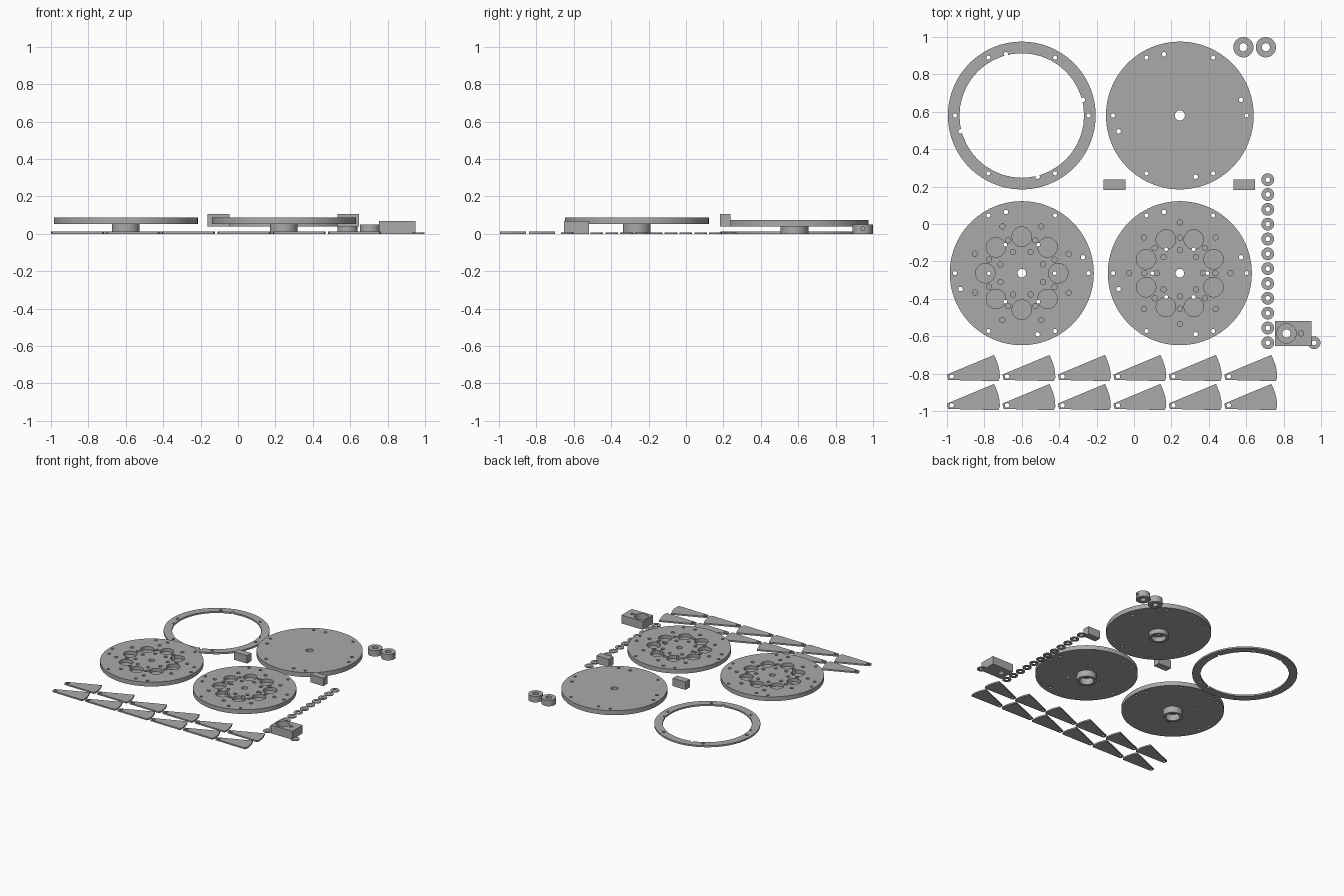
import bpy, bmesh
from math import sin, cos, radians, pi
from mathutils import Matrix, Vector

if "Cube" in bpy.data.objects:
    bpy.data.objects.remove(bpy.data.objects["Cube"], do_unlink=True)

grey = bpy.data.materials.new("plain grey")
grey.use_nodes = True
grey.diffuse_color = (0.4, 0.4, 0.4, 1)
grey.node_tree.nodes["Principled BSDF"].inputs["Base Color"].default_value = (0.4, 0.4, 0.4, 1)


def to_object(name, bm):
    mesh = bpy.data.meshes.new(name)
    bmesh.ops.recalc_face_normals(bm, faces=bm.faces)
    bm.to_mesh(mesh)
    bm.free()
    mesh.materials.append(grey)
    obj = bpy.data.objects.new(name, mesh)
    bpy.context.collection.objects.link(obj)
    return obj


def add_cylinder(bm, x, y, r, z0, z1, n=24):
    bmesh.ops.create_cone(bm, cap_ends=True, segments=n, radius1=r, radius2=r, depth=z1 - z0,
                          matrix=Matrix.Translation((x, y, (z0 + z1) / 2)))


def cylinder(name, x, y, r, z0, z1, n=96):
    bm = bmesh.new()
    add_cylinder(bm, x, y, r, z0, z1, n)
    return to_object(name, bm)


def box(name, x0, x1, y0, y1, z0, z1):
    bm = bmesh.new()
    bmesh.ops.create_cube(bm, size=1)
    size = Vector((x1 - x0, y1 - y0, z1 - z0))
    mid = Vector((x0 + x1, y0 + y1, z0 + z1)) / 2
    for v in bm.verts:
        v.co = v.co * size + mid
    return to_object(name, bm)


def finish(obj):
    bpy.ops.object.select_all(action='DESELECT')
    bpy.context.view_layer.objects.active = obj
    obj.select_set(True)
    bpy.ops.object.shade_smooth_by_angle(angle=radians(30))


def drill(obj, holes, side_hole=None):
    """Cut round holes given as (x, y, radius, z bottom, z top)."""
    bm = bmesh.new()
    for x, y, r, z0, z1 in holes:
        add_cylinder(bm, x, y, r, z0, z1, 40 if r > 0.03 else 20)
    if side_hole:
        x, y, z, r = side_hole
        turn = Matrix.Translation((x, y, z)) @ Matrix.Rotation(pi / 2, 4, 'Y')
        bmesh.ops.create_cone(bm, cap_ends=True, segments=16, radius1=r, radius2=r,
                              depth=0.08, matrix=turn)
    cutter = to_object("cutter", bm)
    cutter.hide_render = True
    mod = obj.modifiers.new("holes", 'BOOLEAN')
    mod.operation, mod.solver, mod.object = 'DIFFERENCE', 'EXACT', cutter
    mod.use_self = True
    bpy.context.view_layer.objects.active = obj
    bpy.ops.object.modifier_apply(modifier=mod.name)
    bpy.data.objects.remove(cutter, do_unlink=True)
    finish(obj)


def circle_of(cx, cy, count, dist, start, r, z0, z1):
    angles = [radians(start + 360 * i / count) for i in range(count)]
    return [(cx + dist * cos(a), cy + dist * sin(a), r, z0, z1) for a in angles]


def bolt_holes(cx, cy):
    return (circle_of(cx, cy, 6, 0.357, 0, 0.011, -1, 1)
            + circle_of(cx, cy, 4, 0.338, 14.5, 0.012, -1, 1))


def hub(name, cx, cy, top):
    drill(cylinder(name, cx, cy, 0.074, 0, top, 64), [(cx, cy, 0.054, -1, 1)])


LEFT, RIGHT, FRONT, BACK = -0.6, 0.245, -0.263, 0.58

# Flat clamping ring
drill(cylinder("clamp_ring", LEFT, BACK, 0.395, 0, 0.013),
      [(LEFT, BACK, 0.333, -1, 1)] + bolt_holes(LEFT, BACK))

# Plain cover disc with its hub
drill(cylinder("cover_disc", RIGHT, BACK, 0.395, 0.038, 0.075),
      [(RIGHT, BACK, 0.027, -1, 1)] + bolt_holes(RIGHT, BACK))
hub("cover_hub", RIGHT, BACK, 0.038)

# Two rotor discs with pockets, blind holes and hubs
for side, cx, start, inner in (("left", RIGHT, 22.5, 0.147), ("right", LEFT, 0, 0.176)):
    cy, z0, z1 = FRONT, 0.053, 0.088
    disc = cylinder(side + "_rotor_disc", cx, cy, 0.385, z0, z1)
    holes = [(cx, cy, 0.023, -1, 1)] + bolt_holes(cx, cy)
    holes += circle_of(cx, cy, 6, inner, 0, 0.01, -1, 1)
    holes += circle_of(cx, cy, 8, 0.195, start, 0.052, z0 + 0.008, 1)
    for dist in (0.123, 0.19, 0.271):
        holes += circle_of(cx, cy, 8, dist, start + 22.5, 0.014, z0 + 0.01, 1)
    drill(disc, holes)
    hub(side + "_rotor_hub", cx, cy, z0)

# Shaft collars with a set screw hole
for i, x in enumerate((0.585, 0.705)):
    drill(cylinder(f"shaft_collar_{i + 1}", x, 0.945, 0.054, 0, 0.05, 48),
          [(x, 0.945, 0.022, -1, 1)], (x + 0.045, 0.945, 0.027, 0.01))

# Small rectangular blocks
box("right_block", -0.162, -0.045, 0.182, 0.238, 0.04, 0.105)
box("left_block", 0.533, 0.648, 0.182, 0.238, 0.04, 0.105)

# Mounting block with collar pocket
drill(box("mounting_block", 0.755, 0.95, -0.652, -0.518, 0, 0.068),
      [(0.815, -0.585, 0.052, 0.02, 1), (0.815, -0.585, 0.022, -1, 0.03),
       (0.893, -0.585, 0.014, 0.02, 1)])

# Row of washers and one loose washer
spots = [(0.715, 0.237 - 0.0793 * i) for i in range(12)] + [(0.963, -0.635)]
for i, (x, y) in enumerate(spots):
    drill(cylinder(f"washer_{i + 1}", x, y, 0.034, 0, 0.006, 32), [(x, y, 0.013, -1, 1)])

# Fan blades: a wedge with an arc tip, drilled near its root
outline = [(-0.003, 0.035), (0.003, 0.006), (0.272, 0.0)]
for i in range(1, 9):
    t = i / 8
    outline.append((0.284 - 0.035 * t + 0.01 * sin(pi * t) - 0.004 * (1 - t), 0.14 * t))
for row, y in enumerate((-0.84, -0.995)):
    for col in range(6):
        x = -0.997 + 0.2965 * col
        bm = bmesh.new()
        face = bm.faces.new([bm.verts.new((x + px, y + py, 0)) for px, py in outline])
        grown = bmesh.ops.extrude_face_region(bm, geom=[face])["geom"]
        bmesh.ops.translate(bm, vec=(0, 0, 0.012),
                            verts=[v for v in grown if isinstance(v, bmesh.types.BMVert)])
        drill(to_object(f"blade_{row * 6 + col + 1}", bm), [(x + 0.022, y + 0.025, 0.012, -1, 1)])
